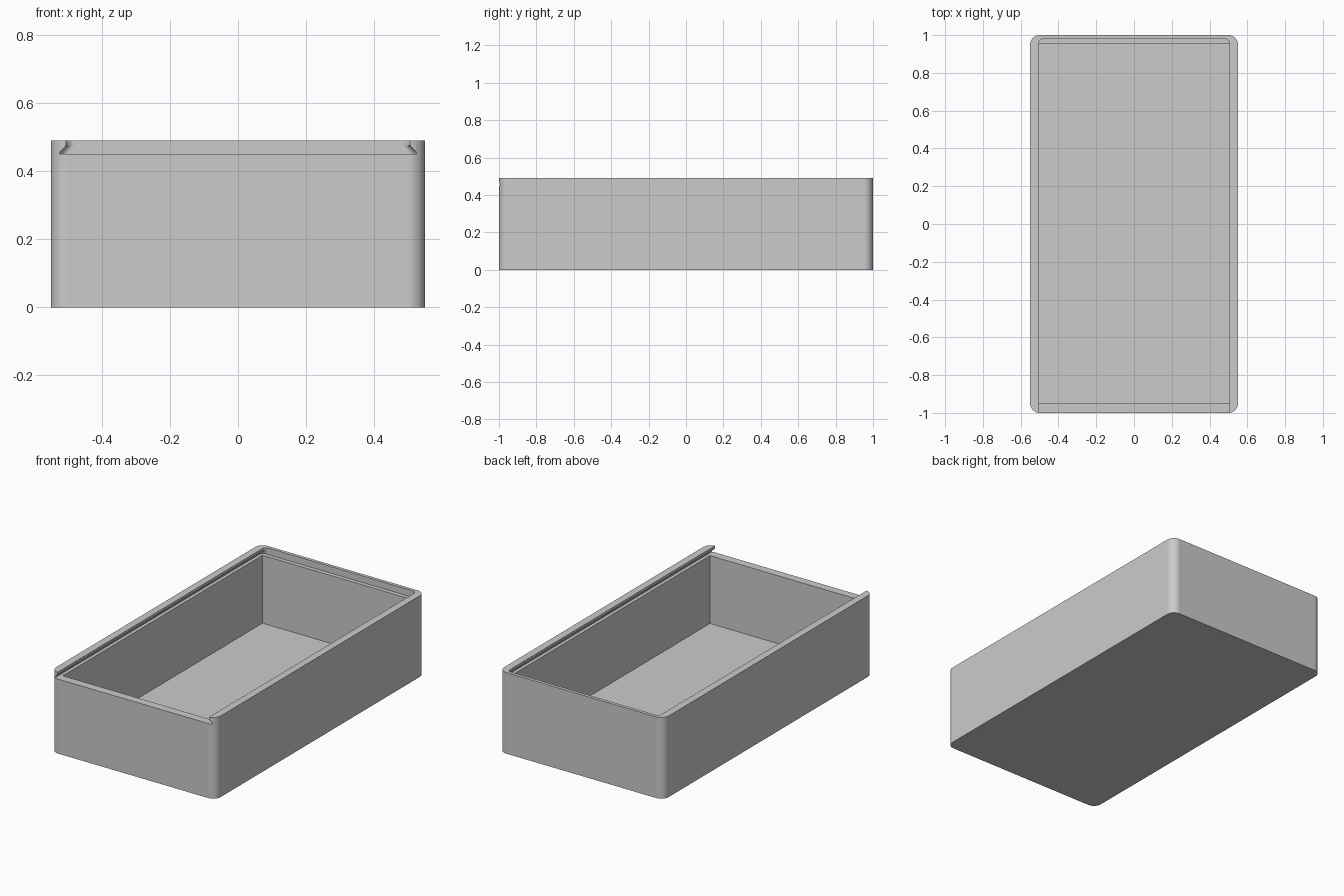
import bpy, bmesh
from math import sin, cos, pi, radians

cube = bpy.data.objects.get("Cube")
if cube:
    bpy.data.objects.remove(cube, do_unlink=True)

W, L, H = 0.55, 1.0, 0.49      # half width, half length, height
FLOOR, LEDGE = 0.04, 0.45      # cavity floor and lid ledge heights

grey = bpy.data.materials.new("plain_grey")
grey.use_nodes = True
colour = (0.6, 0.6, 0.6, 1)
grey.diffuse_color = colour
grey.node_tree.nodes["Principled BSDF"].inputs["Base Color"].default_value = colour


def outline(hw, y0, y1, r_front, r_back, steps=10):
    """Rectangle with separately rounded front and back corners."""
    pts = []
    corners = [(1, y1, r_back, 0), (-1, y1, r_back, 1),
               (-1, y0, r_front, 2), (1, y0, r_front, 3)]
    for sx, y, r, quarter in corners:
        cx, cy = sx * (hw - r), y - r if y == y1 else y + r
        for i in range(steps + 1 if r else 1):
            a = (quarter + i / steps) * pi / 2
            pts.append((cx + r * cos(a), cy + r * sin(a)))
    return pts


def loft(name, sections):
    """Closed solid through matching outlines stacked at given heights."""
    bm = bmesh.new()
    rings = [[bm.verts.new((x, y, z)) for x, y in pts] for z, pts in sections]
    for low, high in zip(rings, rings[1:]):
        n = len(low)
        for i in range(n):
            j = (i + 1) % n
            bm.faces.new((low[i], low[j], high[j], high[i]))
    bm.faces.new(rings[0][::-1])
    bm.faces.new(rings[-1])
    bmesh.ops.recalc_face_normals(bm, faces=bm.faces)
    mesh = bpy.data.meshes.new(name)
    bm.to_mesh(mesh)
    bm.free()
    mesh.materials.append(grey)
    obj = bpy.data.objects.new(name, mesh)
    bpy.context.collection.objects.link(obj)
    return obj


# Outer body with rounded vertical corners
body = outline(W, -L, L, 0.05, 0.05)
box = loft("sliding_lid_box", [(0, body), (H, body)])

# Square storage cavity
hole = outline(0.505, -0.95, 0.955, 0, 0)
cavity = loft("cavity_cutter", [(FLOOR, hole), (LEDGE + 0.01, hole)])

# Undercut lid channel, open at the front and rounded at the back
profile = [(LEDGE, 0.525), (0.458, 0.522), (0.475, 0.506), (H + 0.05, 0.506)]
channel = loft("lid_channel_cutter",
               [(z, outline(hw, -L - 0.1, 0.98, 0, 0.025)) for z, hw in profile])

bpy.ops.object.select_all(action="DESELECT")
bpy.context.view_layer.objects.active = box
box.select_set(True)
for cutter in (channel, cavity):
    cutter.hide_render = True
    mod = box.modifiers.new(cutter.name, "BOOLEAN")
    mod.operation = "DIFFERENCE"
    mod.solver = "EXACT"
    mod.object = cutter
    bpy.ops.object.modifier_apply(modifier=mod.name)
    bpy.data.objects.remove(cutter, do_unlink=True)

# Smooth rounded corners, crisp flat walls
bpy.ops.object.shade_smooth_by_angle(angle=radians(20))
weighted = box.modifiers.new("flat_walls", "WEIGHTED_NORMAL")
weighted.keep_sharp = True
